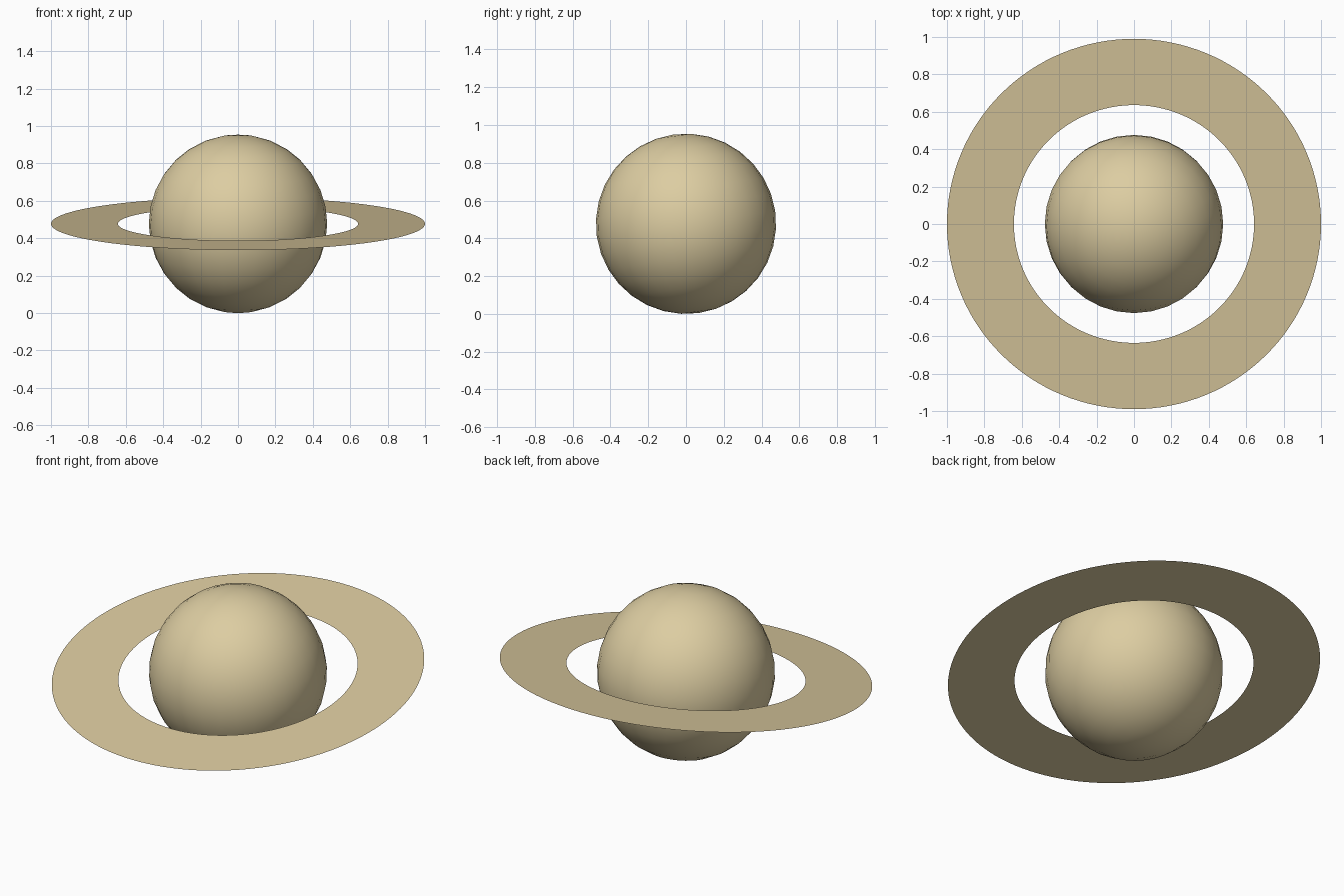
import bpy, bmesh, math

if "Cube" in bpy.data.objects:
    bpy.data.objects.remove(bpy.data.objects["Cube"])

R, TILT = 0.477, math.radians(8.1)
INNER, OUTER, SEGMENTS = 0.642, 1.0, 128

def colour(obj, name, rgb):
    mat = bpy.data.materials.new(name)
    mat.diffuse_color = (*rgb, 1)
    mat.use_nodes = True
    mat.node_tree.nodes["Principled BSDF"].inputs["Base Color"].default_value = mat.diffuse_color
    obj.data.materials.append(mat)

# Planet globe, sharing the tilt of the ring
bpy.ops.mesh.primitive_uv_sphere_add(segments=32, ring_count=16, radius=R,
                                     location=(0, 0, R), rotation=(TILT, 0, 0))
planet = bpy.context.object
planet.name = "planet"
bpy.ops.object.shade_smooth()
colour(planet, "planet_sand", (0.72, 0.61, 0.36))

# Paper-thin flat ring, low at the front and high at the back
bm = bmesh.new()
loops = [[bm.verts.new((r * math.cos(a), r * math.sin(a), 0))
          for a in (2 * math.pi * i / SEGMENTS for i in range(SEGMENTS))]
         for r in (INNER, OUTER)]
for i in range(SEGMENTS):
    j = (i + 1) % SEGMENTS
    bm.faces.new((loops[0][i], loops[1][i], loops[1][j], loops[0][j]))
mesh = bpy.data.meshes.new("ring")
bm.to_mesh(mesh)
bm.free()
ring = bpy.data.objects.new("ring", mesh)
ring.location.z = R
ring.rotation_euler.x = TILT
bpy.context.collection.objects.link(ring)
colour(ring, "ring_sand", (0.70, 0.58, 0.34))
